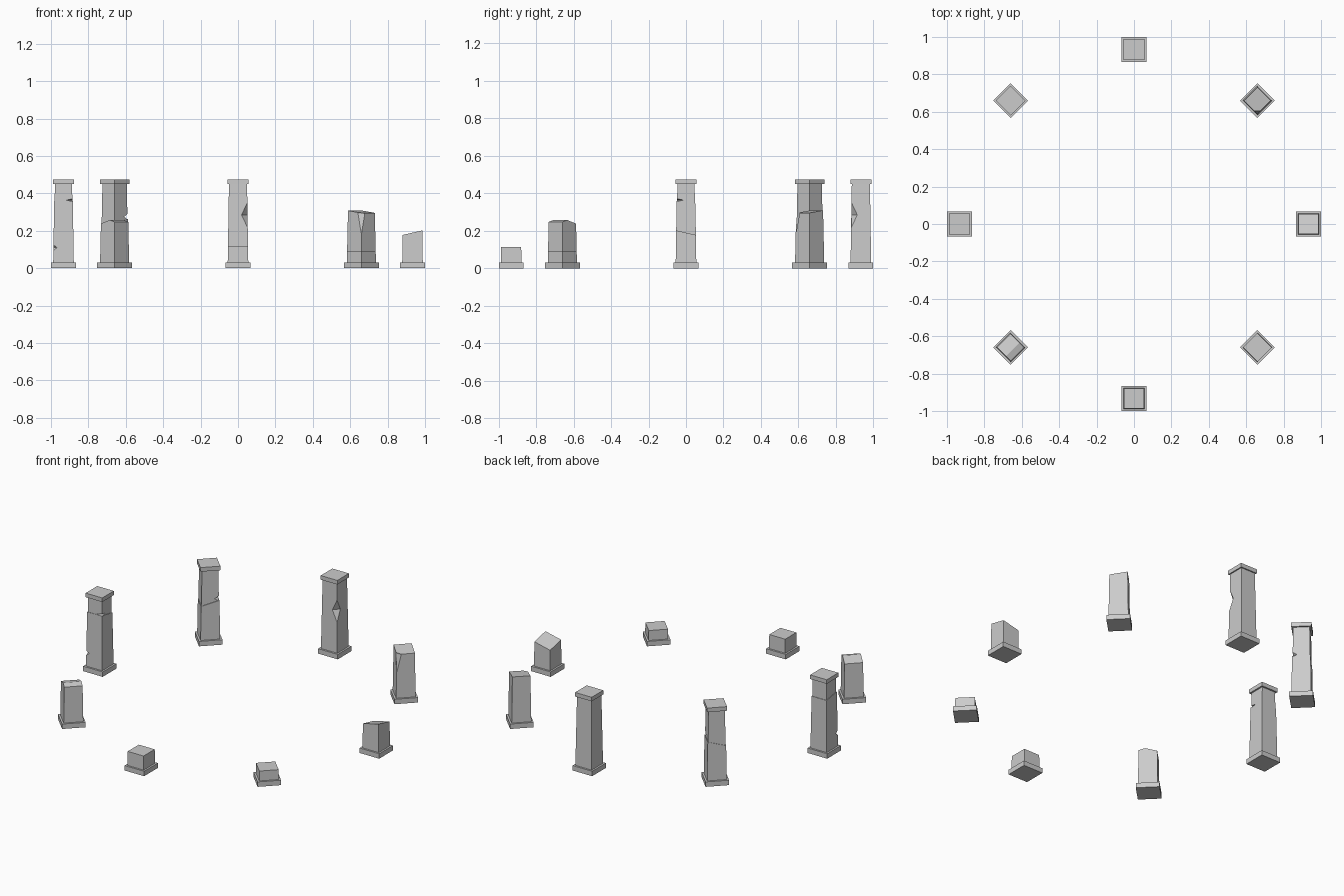
import bpy, bmesh, math
from mathutils import Vector, Matrix

if "Cube" in bpy.data.objects:
    bpy.data.objects.remove(bpy.data.objects["Cube"], do_unlink=True)

stone = bpy.data.materials.new("weathered_grey_stone")
stone.use_nodes = True
GREY = (0.6, 0.6, 0.6, 1)
stone.diffuse_color = GREY
stone.node_tree.nodes["Principled BSDF"].inputs["Base Color"].default_value = GREY

RING = 0.933                 # ring radius
BASE_TOP, CAP_LOW, TOP = 0.03, 0.45, 0.475
HALF = 0.055                 # half width of a shaft at its foot
TAPER = 0.88                 # width at the top of a shaft


def add_object(name, bm, place):
    """Turn a mesh into a placed, flat shaded stone object."""
    bmesh.ops.recalc_face_normals(bm, faces=bm.faces)
    mesh = bpy.data.meshes.new(name)
    bm.to_mesh(mesh)
    bm.free()
    mesh.materials.append(stone)
    obj = bpy.data.objects.new(name, mesh)
    obj.matrix_world = place
    bpy.context.collection.objects.link(obj)
    return obj


def block(half, low, high, taper=1.0):
    """Square block between two heights, narrowing upward."""
    bm = bmesh.new()
    bmesh.ops.create_cube(bm, size=2)
    for v in bm.verts:
        s = half * (taper if v.co.z > 0 else 1)
        v.co = (v.co.x * s, v.co.y * s, high if v.co.z > 0 else low)
    return bm


def slice_off(bm, height, slope, above=True, shift=(0, 0)):
    """Remove the stone above or below a sloping plane and close the cut."""
    normal = Vector((-slope[0], -slope[1], 1))
    cut = bmesh.ops.bisect_plane(
        bm, geom=bm.verts[:] + bm.edges[:] + bm.faces[:],
        plane_co=(shift[0], shift[1], height), plane_no=normal,
        clear_outer=above, clear_inner=not above)
    rim = [e for e in cut["geom_cut"] if isinstance(e, bmesh.types.BMEdge)]
    bmesh.ops.holes_fill(bm, edges=rim, sides=0)


def chip(obj, place, corner, z, radius, reach):
    """Knock a faceted chip out of one corner of a shaft."""
    bm = bmesh.new()
    bmesh.ops.create_uvsphere(bm, u_segments=4, v_segments=2, radius=1)
    bmesh.ops.transform(bm, matrix=Matrix.Diagonal((radius, radius, reach, 1)), verts=bm.verts)
    width = HALF * (1 - (1 - TAPER) * (z - BASE_TOP) / (CAP_LOW - BASE_TOP))
    spot = Matrix.Translation((corner[0] * width, corner[1] * width, z))
    cutter = add_object("chip_cutter", bm, place @ spot)
    cutter.hide_render = True
    mod = obj.modifiers.new("chip", "BOOLEAN")
    mod.operation, mod.solver, mod.object = "DIFFERENCE", "EXACT", cutter
    bpy.context.view_layer.update()
    result = bpy.data.meshes.new_from_object(
        obj.evaluated_get(bpy.context.evaluated_depsgraph_get()))
    obj.modifiers.clear()
    obj.data = result
    bpy.data.objects.remove(cutter, do_unlink=True)


def pillar(name, degrees, breaks=(), crack=None, chips=()):
    """Plinth, shaft and, unless broken, a cap. Slopes follow the world axes."""
    angle = math.radians(degrees)
    turn = math.radians(degrees % 90)
    place = (Matrix.Translation((RING * math.cos(angle), RING * math.sin(angle), 0))
             @ Matrix.Rotation(turn, 4, "Z"))

    def local(direction):
        v = Matrix.Rotation(-turn, 2) @ Vector(direction)
        return v.x, v.y

    add_object(name + "_plinth", block(0.066, 0, BASE_TOP), place)
    shaft = block(HALF, BASE_TOP, CAP_LOW, TAPER)
    for height, slope, shift in breaks:
        slice_off(shaft, height, local(slope), True, local(shift))
    if crack:
        height, slope = crack
        slice_off(shaft, height, local(slope))
        upper = block(HALF * 0.95, BASE_TOP, CAP_LOW, TAPER)
        slice_off(upper, height, local(slope), False)
        upper_obj = add_object(name + "_upper_shaft", upper, place)
    shaft_obj = add_object(name + "_shaft", shaft, place)
    for corner, z, radius, reach in chips:
        target = upper_obj if crack and z > crack[0] else shaft_obj
        chip(target, place, corner, z, radius, reach)
    if not breaks:
        add_object(name + "_cap", block(0.056, CAP_LOW, TOP), place)


FLAT, MID = (0, 0), (0, 0)

# Broken pillars
pillar("right_front_stump", 315, [(0.09, FLAT, MID)])
pillar("front_stump", 270, [(0.115, FLAT, MID)])
pillar("left_side_broken", 0, [(0.178, (0.23, -0.23), MID)])
pillar("left_back_broken", 45, [(0.302, (-0.087, 0.1), MID)],
       chips=[((-1, -1), 0.29, 0.025, 0.11)])
ridge = (0.011, -0.011)
pillar("right_front_broken", 225,
       [(0.258, (0.21, -0.21), ridge), (0.258, (-0.21, 0.21), ridge)])

# Whole pillars
pillar("back_whole", 90, chips=[((1, -1), 0.285, 0.032, 0.07)])
pillar("right_back_whole", 135, crack=(0.25, (0.2, 0.2)),
       chips=[((1, -1), 0.275, 0.03, 0.018)])
pillar("right_side_whole", 180, crack=(0.352, (0, -0.15)),
       chips=[((1, -1), 0.364, 0.04, 0.008), ((-1, -1), 0.11, 0.02, 0.015)])
